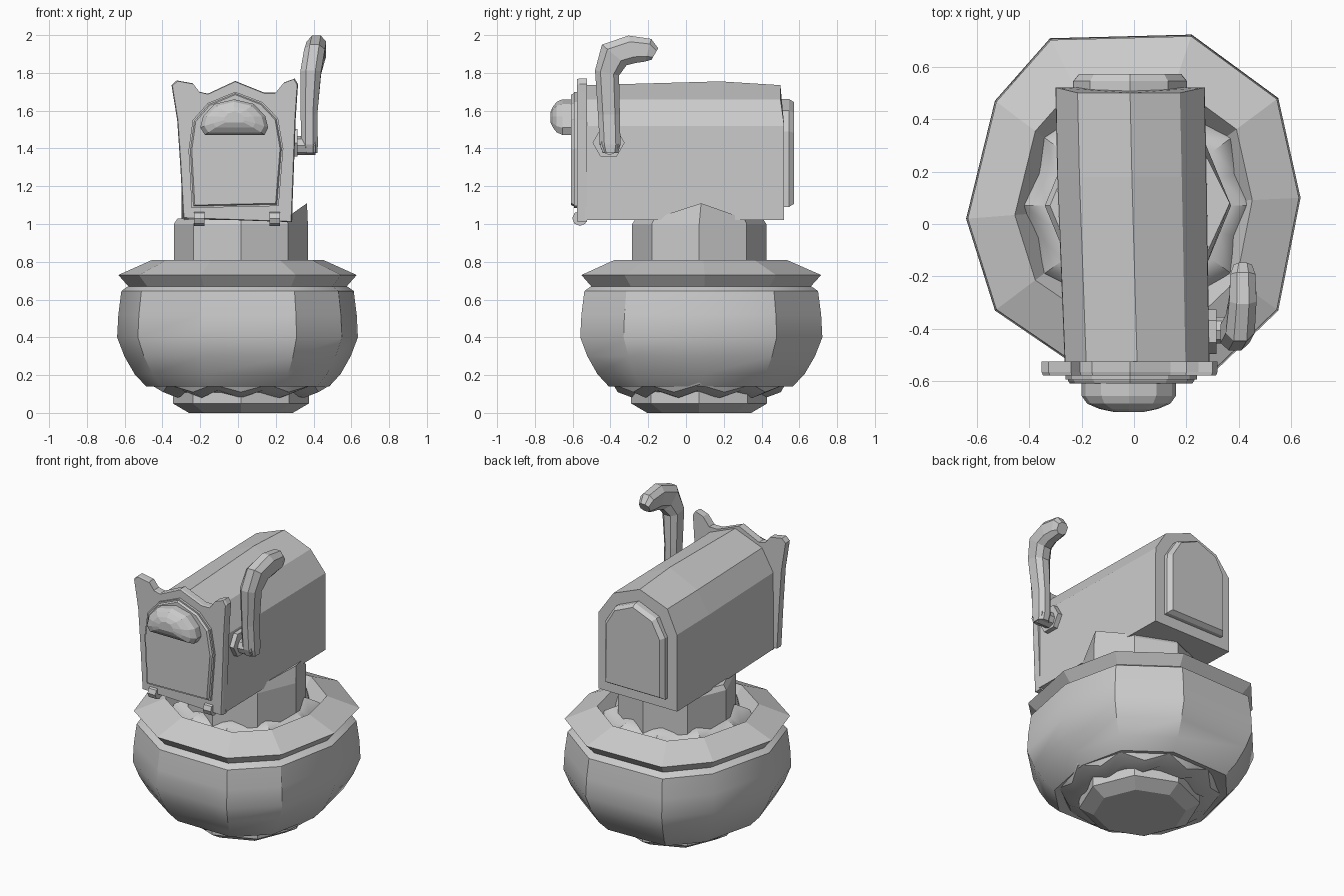
import bpy, bmesh, math
from math import sin, cos, pi, radians

if "Cube" in bpy.data.objects:
    bpy.data.objects.remove(bpy.data.objects["Cube"])

CX, CY = 0.015, 0.07   # centre of the planter


def loft(name, rings, smooth=None):
    """Skin a list of equal-length point rings and cap both ends."""
    bm = bmesh.new()
    vs = [[bm.verts.new(p) for p in r] for r in rings]
    n = len(rings[0])
    for a, b in zip(vs, vs[1:]):
        for i in range(n):
            j = (i + 1) % n
            bm.faces.new((a[i], a[j], b[j], b[i]))
    bm.faces.new(vs[0][::-1])
    bm.faces.new(vs[-1])
    bmesh.ops.recalc_face_normals(bm, faces=bm.faces[:])
    me = bpy.data.meshes.new(name)
    bm.to_mesh(me)
    bm.free()
    ob = bpy.data.objects.new(name, me)
    bpy.context.collection.objects.link(ob)
    if smooth:
        bpy.ops.object.select_all(action='DESELECT')
        bpy.context.view_layer.objects.active = ob
        ob.select_set(True)
        bpy.ops.object.shade_smooth_by_angle(angle=radians(smooth))
    return ob


def scaled(outline, s, z):
    return [(x * s, CY + (y - CY) * s, z) for x, y in outline]


def ngon(r, z, n=8, wave=0.0):
    """Horizontal polygon; wave makes alternate corners lumpy."""
    return [(CX + r * (1 + wave * (-1) ** i) * cos(2 * pi * i / n),
             CY + r * (1 + wave * (-1) ** i) * sin(2 * pi * i / n),
             z + wave * 0.4 * (-1) ** i) for i in range(n)]


def plate(name, outline, layers):
    """Front-facing (x, z) outline stacked in y; layers are (y, scale x, scale z)."""
    xs, zs = [p[0] for p in outline], [p[1] for p in outline]
    cx, cz = (min(xs) + max(xs)) / 2, (min(zs) + max(zs)) / 2
    return loft(name, [[(cx + (x - cx) * sx, y, cz + (z - cz) * sz)
                        for x, z in outline] for y, sx, sz in layers])


def rod(name, x0, x1, y, z, r, n=8):
    """Cylinder lying along x."""
    return loft(name, [[(x, y + r * cos(2 * pi * i / n), z + r * sin(2 * pi * i / n))
                        for i in range(n)] for x in (x0, x1)], 30)


# planter: uneven ten-sided bowl and its rim
deca = [(.635, .10), (.55, .48), (.22, .722), (-.32, .708), (-.53, .47),
        (-.64, .02), (-.53, -.33), (-.20, -.555), (.31, -.56), (.55, -.33)]
loft("bowl", [scaled(deca, s, z) for s, z in
              [(.62, .16), (.76, .14), (.855, .205), (.94, .30), (1.0, .40), (.99, .52),
               (.965, .645), (.91, .67), (.85, .67)]], 32)
loft("rim", [scaled(deca, s, z) for s, z in
             [(.80, .65), (.90, .665), (.99, .73), (.71, .81), (.60, .70)]])

# lumpy filling seen above and below the bowl
loft("soil", [ngon(.44, .68, 20, .04), ngon(.41, .755, 20, .05), ngon(.34, .79, 20, .04),
              ngon(.2, .8, 20)], 40)
loft("underside_lumps", [ngon(.3, .10, 20), ngon(.37, .10, 20, .05), ngon(.455, .13, 20, .05),
                         ngon(.49, .20, 20, .03)], 40)

# octagonal foot and post
loft("foot", [ngon(.275, 0), ngon(.36, .05), ngon(.36, .16)])
post = loft("post", [ngon(.355, .74), ngon(.355, 1.0), ngon(.335, 1.03)])
post.data.vertices[16].co = (.365, .08, 1.11)   # pulled-up corner on the right

# box body: arched section, slightly bulged in the middle and skewed
arch = [(-.285, 1.02), (.285, 1.02), (.283, 1.52), (.19, 1.66), (0, 1.735),
        (-.20, 1.66), (-.283, 1.52)]
body = []
for y, dx, w, dz in [(-.535, .012, .97, 0), (.18, -.008, 1.0, .02), (.50, -.015, 1.0, 0)]:
    body.append([(dx + x * w, y + (.02 if z < 1.6 and y > .4 else 0),
                  z + (dz if z > 1.7 else 0)) for x, z in arch])
loft("box_body", body)
plate("back_panel", [(x * .76 - .015, 1.09 + (z - 1.02) * .80) for x, z in arch],
      [(.48, 1.0, 1.0), (.545, 1.0, 1.0), (.572, .90, .94)])

# eared front plate
face = [(-.29, 1.03), (.285, 1.01), (.30, 1.40), (.305, 1.55), (.315, 1.70), (.318, 1.74),
        (.30, 1.77), (.245, 1.75), (.20, 1.695), (.14, 1.695), (-.015, 1.757),
        (-.16, 1.69), (-.205, 1.70), (-.24, 1.745), (-.325, 1.76), (-.352, 1.735),
        (-.322, 1.55), (-.305, 1.30)]
plate("eared_plate", face, [(-.525, 1, 1), (-.565, 1, 1), (-.577, .985, .99)])

# arched door with a raised edge
door = [(-.245, 1.085), (.215, 1.095), (.24, 1.40), (.212, 1.56), (.13, 1.645), (-.015, 1.70),
        (-.16, 1.64), (-.24, 1.55), (-.262, 1.39)]
plate("door_edge", door, [(-.56, 1, 1), (-.592, 1, 1)])
plate("door", door, [(-.57, .96, .97), (-.597, .96, .97), (-.608, .93, .95)])

# snout dome on the door
dome = [(-.175, 1.472), (.14, 1.472), (.16, 1.51), (.145, 1.57), (.085, 1.635),
        (-.02, 1.66), (-.125, 1.635), (-.185, 1.57), (-.20, 1.51)]
snout = plate("snout", dome, [(-.60, 1, 1), (-.655, 1, 1), (-.685, .88, .86),
                              (-.705, .62, .58), (-.717, .3, .3)])

# hinges under the door
for side, x in (("left", -.205), ("right", .195)):
    rod("hinge_" + side, x - .028, x + .028, -.562, 1.03, .04)

# flag arm on the right: pivot, pin and hooked lever
rod("flag_pivot", .26, .315, -.41, 1.43, .085, 6)
rod("flag_pin", .29, .41, -.405, 1.415, .05)
# stations: x, y, z, half width x, half depth, tilt of the section in degrees
arm = [(.380, -.400, 1.375, .040, .040, 0), (.378, -.402, 1.42, .045, .055, 0),
       (.376, -.408, 1.58, .044, .058, 0), (.385, -.418, 1.80, .055, .065, -12),
       (.405, -.380, 1.895, .055, .085, -40), (.415, -.285, 1.925, .052, .075, -75),
       (.415, -.200, 1.920, .048, .062, -105), (.415, -.165, 1.900, .035, .035, -120)]
rings = []
for x, y, z, hx, hd, tilt in arm:
    a = radians(tilt)
    sec = [(-1, -.55), (-.45, -1), (.45, -1), (1, -.55), (1, .55), (.45, 1), (-.45, 1), (-1, .55)]
    rings.append([(x + u * hx, y + v * hd * cos(a), z + v * hd * sin(a)) for u, v in sec])
loft("flag_arm", rings)
